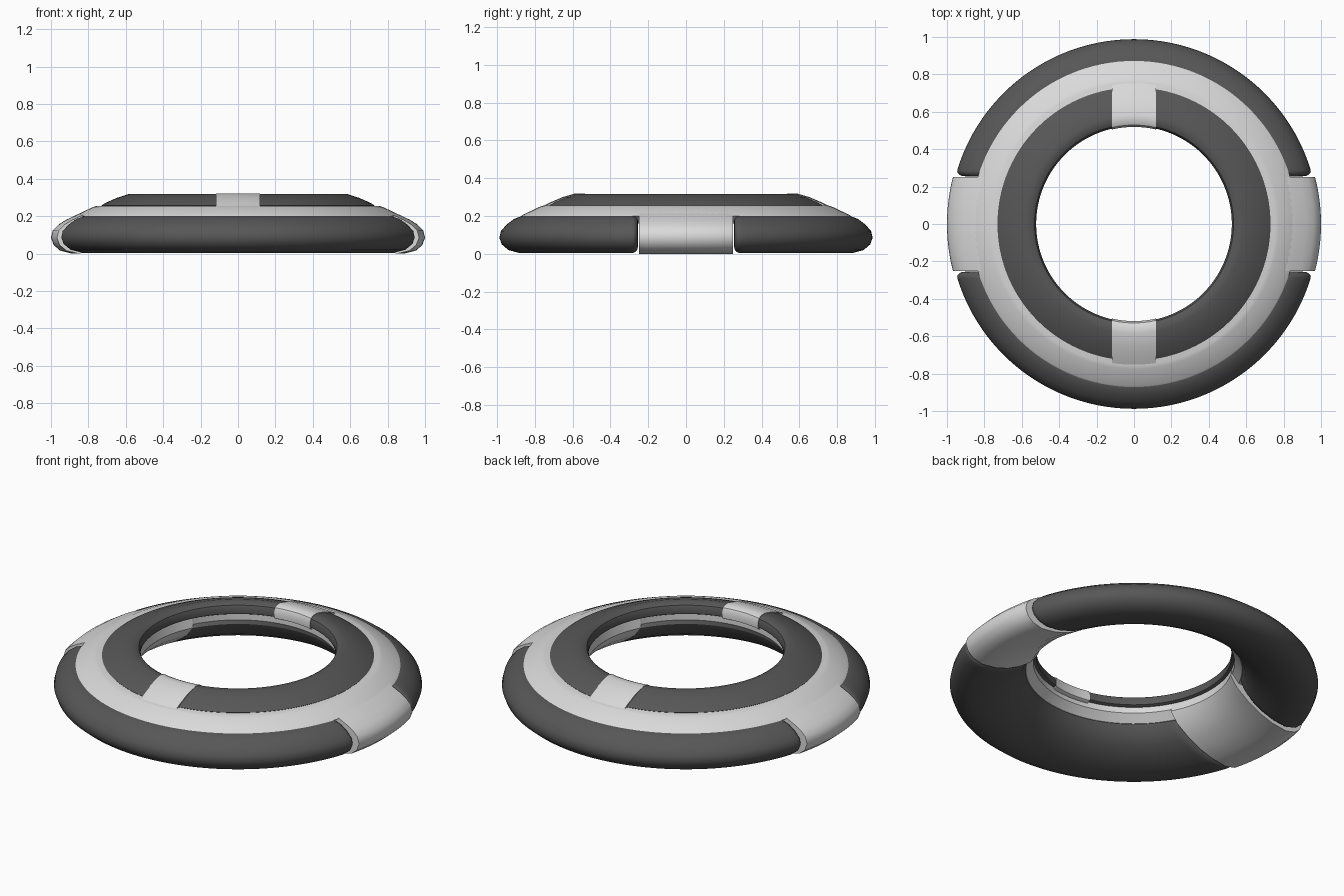
import bpy
import bmesh
import math

if "Cube" in bpy.data.objects:
    bpy.data.objects.remove(bpy.data.objects["Cube"], do_unlink=True)


def material(name, value):
    mat = bpy.data.materials.new(name)
    mat.use_nodes = True
    colour = (value, value, value, 1)
    mat.diffuse_color = colour
    bsdf = mat.node_tree.nodes["Principled BSDF"]
    bsdf.inputs["Base Color"].default_value = colour
    bsdf.inputs["Roughness"].default_value = 0.6
    return mat


dark = material("dark grey", 0.095)
light = material("light grey", 0.7)


def loft(name, rows, mat, closed=False):
    """Skin rows of (radius, height, angle) points into one object."""
    bm = bmesh.new()
    rings = [[bm.verts.new((r * math.cos(a), r * math.sin(a), z)) for r, z, a in row]
             for row in rows]
    pairs = list(zip(rings, rings[1:]))
    if closed:
        pairs.append((rings[-1], rings[0]))
    else:
        bm.faces.new(rings[0])
        bm.faces.new(rings[-1])
    for p, q in pairs:
        for i in range(len(p)):
            j = (i + 1) % len(p)
            bm.faces.new((p[i], p[j], q[j], q[i]))
    bmesh.ops.recalc_face_normals(bm, faces=bm.faces)
    mesh = bpy.data.meshes.new(name)
    bm.to_mesh(mesh)
    bm.free()
    mesh.materials.append(mat)
    obj = bpy.data.objects.new(name, mesh)
    bpy.context.collection.objects.link(obj)
    bpy.ops.object.select_all(action="DESELECT")
    obj.select_set(True)
    bpy.context.view_layer.objects.active = obj
    bpy.ops.object.shade_smooth_by_angle(angle=math.radians(35))
    return obj


def ring(name, profile, mat, steps=128):
    rows = [[(r, z, math.tau * s / steps) for r, z in profile] for s in range(steps)]
    return loft(name, rows, mat, closed=True)


def half_ring(name, profile, gap, turn, mat, rounding=0.0, steps=72):
    """Half of a ring whose flat ends stop short of the dividing line by gap."""
    cr = sum(r for r, z in profile) / len(profile)
    cz = sum(z for r, z in profile) / len(profile)
    ends = []
    if rounding:
        for k in range(5):
            phi = math.pi / 2 * k / 5
            scale = 1 - rounding * (1 - math.sin(phi)) / 0.12
            shrunk = [(cr + (r - cr) * scale, cz + (z - cz) * scale) for r, z in profile]
            ends.append((shrunk, gap + rounding * (1 - math.cos(phi))))
    first = [[(r, z, math.asin(g / r)) for r, z in prof] for prof, g in ends]
    last = [[(r, z, math.pi - a) for r, z, a in row] for row in reversed(first)]
    middle = []
    for s in range(steps + 1):
        row = []
        for r, z in profile:
            a = math.asin((gap + rounding) / r)
            row.append((r, z, a + (math.pi - 2 * a) * s / steps))
        middle.append(row)
    rows = [[(r, z, a + turn) for r, z, a in row] for row in first + middle + last]
    return loft(name, rows, mat)


def band(name, profile, half_width, turn, mat, steps=14):
    """Short piece of a ring with parallel sides."""
    rows = [[(r, z, turn + math.asin(half_width / r) * (2 * s / steps - 1))
             for r, z in profile] for s in range(steps + 1)]
    return loft(name, rows, mat)


# Cross-sections as (radius, height)
tread = [(.58, .18), (.60, .13), (.65, .08), (.72, .04), (.80, .013), (.88, .004),
         (.94, .02), (.975, .05), (.988, .085), (.98, .12), (.95, .155), (.91, .185),
         (.87, .2), (.78, .2), (.6, .2)]
clasp = [(.53, .2), (.57, .14), (.64, .085), (.72, .04), (.80, .013), (.89, 0),
         (.95, .015), (.985, .045), (1, .085), (.99, .125), (.96, .155), (.92, .18),
         (.87, .204), (.77, .25), (.6, .25), (.54, .25)]
core = [(.54, .255), (.54, .215), (.58, .172), (.7, .16), (.84, .185), (.872, .2),
        (.865, .206), (.775, .249), (.755, .255)]
cushion = [(.525, .258), (.523, .285), (.532, .306), (.55, .317), (.585, .318),
           (.65, .297), (.71, .27), (.73, .257), (.725, .25), (.54, .25)]
bridge = [(.522, .25), (.519, .288), (.529, .31), (.55, .32), (.585, .32),
          (.655, .3), (.72, .272), (.762, .25), (.7, .24), (.54, .24)]

# Light ring in the middle of the stack
ring("core_ring", core, light)

# Dark halves, front and back, below and above the core
for side, turn in (("back", 0), ("front", math.pi)):
    half_ring(side + "_lower_tread", tread, .255, turn, dark, rounding=.035)
for side, turn in (("left", -math.pi / 2), ("right", math.pi / 2)):
    half_ring(side + "_upper_cushion", cushion, .117, turn, dark)

# Light pieces filling the gaps
for side, turn in (("left", 0), ("right", math.pi)):
    band(side + "_side_clasp", clasp, .25, turn, light)
for side, turn in (("back", math.pi / 2), ("front", -math.pi / 2)):
    band(side + "_top_bridge", bridge, .117, turn, light)
